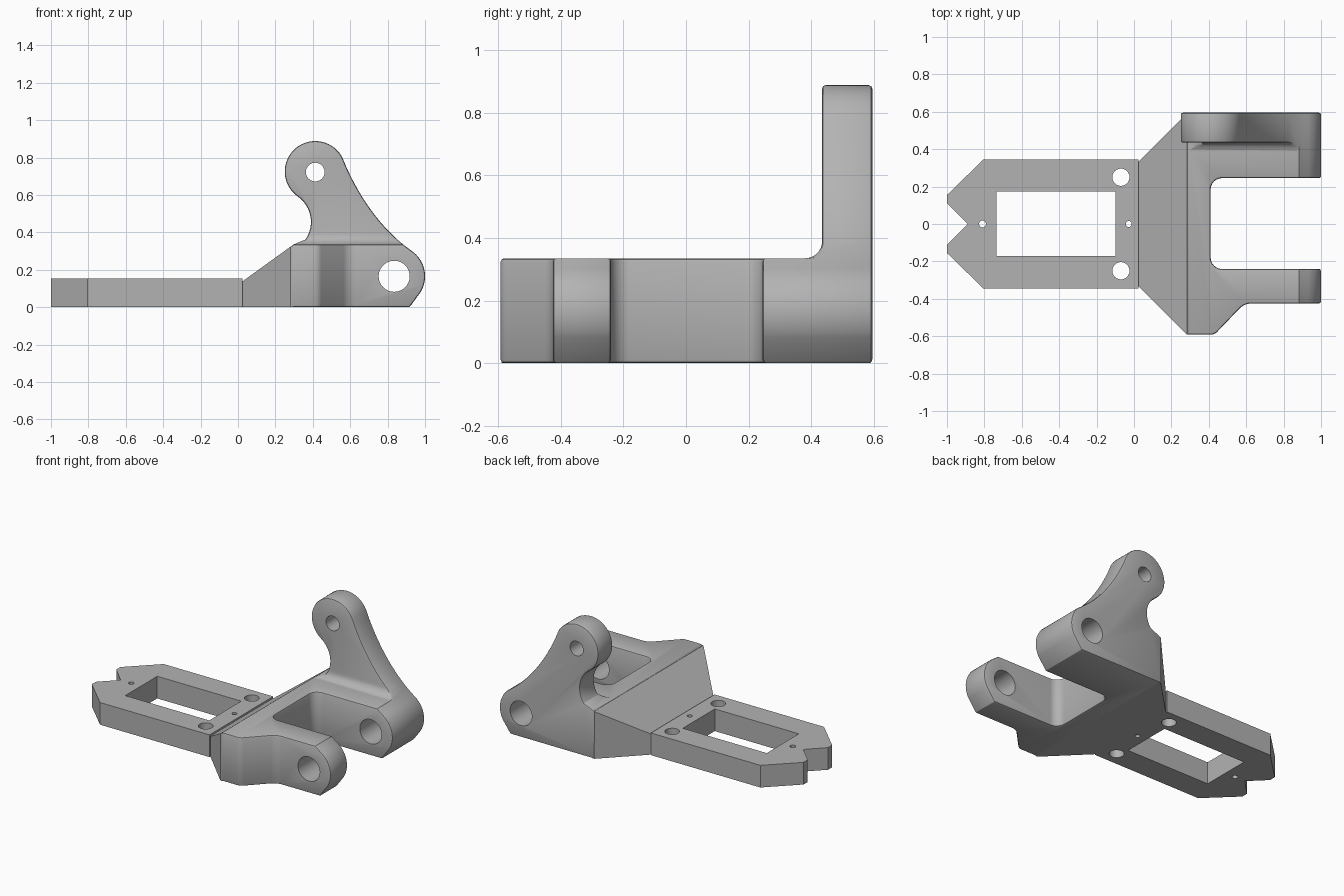
import bpy, bmesh, math
from mathutils import Vector

if "Cube" in bpy.data.objects:
    bpy.data.objects.remove(bpy.data.objects["Cube"], do_unlink=True)

grey = bpy.data.materials.new("plain grey")
grey.use_nodes = True
grey.diffuse_color = (0.45, 0.45, 0.45, 1)
grey.node_tree.nodes["Principled BSDF"].inputs["Base Color"].default_value = grey.diffuse_color


def arc(cx, cy, r, start, end, steps=16):
    angles = [math.radians(start + (end - start) * i / steps) for i in range(steps + 1)]
    return [(cx + r * math.cos(a), cy + r * math.sin(a)) for a in angles]


def bezier(a, b, c, d, steps=16):
    a, b, c, d = map(Vector, (a, b, c, d))
    out = []
    for i in range(1, steps):
        t = i / steps
        u = 1 - t
        out.append(tuple(a * u**3 + b * 3 * u * u * t + c * 3 * u * t * t + d * t**3))
    return out


def rounded(points, steps=8):
    """Polygon whose (x, y, r) corners are filleted with radius r."""
    out = []
    for i, p in enumerate(points):
        corner = Vector(p[:2])
        if len(p) == 2:
            out.append(tuple(corner))
            continue
        u = (Vector(points[i - 1][:2]) - corner).normalized()
        v = (Vector(points[(i + 1) % len(points)][:2]) - corner).normalized()
        half = u.angle(v) / 2
        centre = corner + (u + v).normalized() * p[2] / math.sin(half)
        a = corner + u * p[2] / math.tan(half) - centre
        b = corner + v * p[2] / math.tan(half) - centre
        for k in range(steps + 1):
            out.append(tuple(centre + a.lerp(b, k / steps).normalized() * p[2]))
    return out


def prism(name, outline, axis, low, high):
    """Extrude a 2D outline along an axis; outline uses the other two axes in order."""
    place = {"x": lambda p, h: (h, p[0], p[1]),
             "y": lambda p, h: (p[0], h, p[1]),
             "z": lambda p, h: (p[0], p[1], h)}[axis]
    bm = bmesh.new()
    face = bm.faces.new([bm.verts.new(place(p, low)) for p in outline])
    moved = bmesh.ops.extrude_face_region(bm, geom=[face])["geom"]
    shift = Vector(place((0, 0), high - low))
    bmesh.ops.translate(bm, vec=shift, verts=[g for g in moved if isinstance(g, bmesh.types.BMVert)])
    bmesh.ops.recalc_face_normals(bm, faces=bm.faces)
    mesh = bpy.data.meshes.new(name)
    bm.to_mesh(mesh)
    bm.free()
    mesh.materials.append(grey)
    obj = bpy.data.objects.new(name, mesh)
    bpy.context.collection.objects.link(obj)
    return obj


def apply(obj, mod):
    bpy.ops.object.select_all(action="DESELECT")
    bpy.context.view_layer.objects.active = obj
    obj.select_set(True)
    bpy.ops.object.modifier_apply(modifier=mod.name)


def combine(obj, tool, operation):
    mod = obj.modifiers.new("cut", "BOOLEAN")
    mod.operation, mod.object, mod.solver = operation, tool, "EXACT"
    apply(obj, mod)
    bpy.data.objects.remove(tool, do_unlink=True)


def drill(obj, axis, u, v, r, low, high):
    circle = arc(u, v, r, 0, 360, 40)[:-1]
    combine(obj, prism("drill", circle, axis, low, high), "DIFFERENCE")


def smooth(obj):
    bpy.ops.object.select_all(action="DESELECT")
    bpy.context.view_layer.objects.active = obj
    obj.select_set(True)
    bpy.ops.object.shade_smooth_by_angle(angle=math.radians(28))


# Flat mounting plate with notched end, window and screw holes
half = [(-0.89, 0), (-1, 0.11), (-1, 0.155), (-0.805, 0.345), (0.025, 0.345)]
plate = prism("mounting_plate", half + [(x, -y) for x, y in half[:0:-1]], "z", 0, 0.152)
window = [(-0.735, -0.172), (-0.098, -0.172), (-0.098, 0.175), (-0.735, 0.175)]
combine(plate, prism("window", window, "z", -0.1, 0.3), "DIFFERENCE")
for x, y, r in [(-0.07, 0.25, 0.046), (-0.07, -0.25, 0.046), (-0.81, 0, 0.018), (-0.028, 0, 0.016)]:
    drill(plate, "z", x, y, r, -0.1, 0.3)
smooth(plate)

# Flared wedge between plate and yoke
wedge = prism("flared_wedge", [(0.02, 0), (0.295, 0), (0.295, 0.325), (0.283, 0.325), (0.02, 0.135)],
              "y", -0.7, 0.7)
flare = [(0.01, 0.32), (0.28, 0.59), (0.4, 0.59)]
combine(wedge, prism("flare", flare + [(x, -y) for x, y in flare[::-1]], "z", -0.1, 0.5), "INTERSECT")

# Yoke with tall ear: side outline crossed with plan and end profile
side = [(0.28, 0), (0.918, 0)]
side += arc(0.835, 0.165, 0.165, -30, 55)
side += bezier((0.93, 0.3), (0.8, 0.39), (0.66, 0.55), (0.56, 0.794))
side += arc(0.413, 0.725, 0.163, 25, 235, 32)
side += arc(0.225, 0.456, 0.165, 55, -35)[1:]
side += [(0.295, 0.334), (0.28, 0.322)]
yoke = prism("yoke", side, "y", -0.8, 0.8)
end = [(-0.8, -0.1), (0.7, -0.1), (0.7, 1), (0.435, 1)] + arc(0.38, 0.39, 0.055, 0, -90, 8) + [(-0.8, 0.335)]
combine(yoke, prism("end_profile", end, "x", 0, 1.2), "INTERSECT")
plan = rounded([(0.1, -0.592), (0.43, -0.592, 0.05), (0.59, -0.425, 0.09), (1.1, -0.425), (1.1, -0.24),
                (0.41, -0.24, 0.06), (0.41, 0.245, 0.06), (1.1, 0.245), (1.1, 0.595), (0.1, 0.595)])
combine(yoke, prism("plan", plan, "z", -0.2, 1.2), "INTERSECT")

# Softened edges, then the pivot holes
bevel = yoke.modifiers.new("edges", "BEVEL")
bevel.width, bevel.segments, bevel.use_clamp_overlap = 0.011, 2, False
bevel.limit_method, bevel.angle_limit = "ANGLE", math.radians(40)
apply(yoke, bevel)
drill(yoke, "y", 0.835, 0.165, 0.083, -0.9, 0.9)
drill(yoke, "y", 0.413, 0.722, 0.05, -0.9, 0.9)
smooth(yoke)
